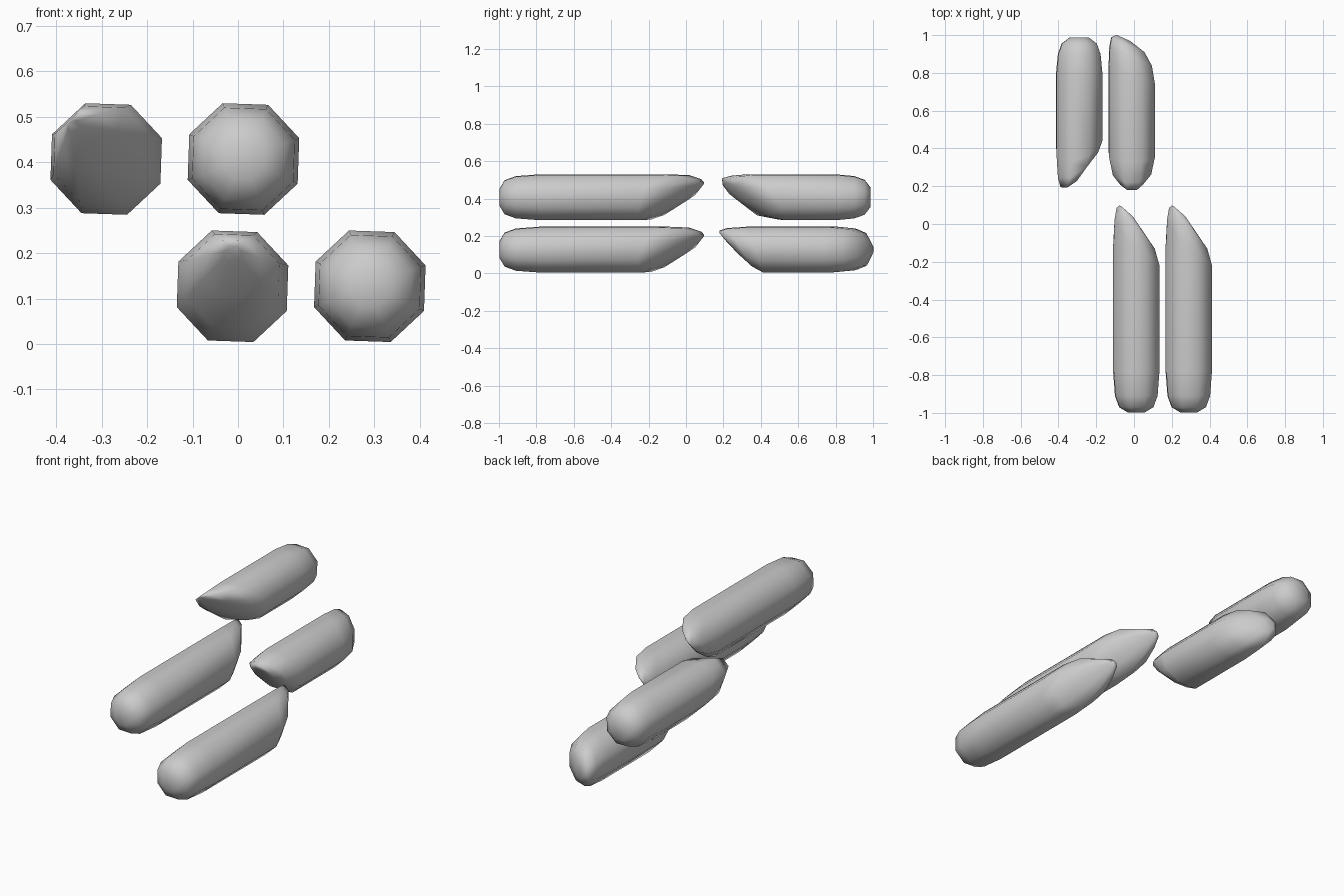
import bpy, bmesh, math

if "Cube" in bpy.data.objects:
    bpy.data.objects.remove(bpy.data.objects["Cube"])

R = 0.131  # log radius (octagon corners)


def make_log(name, cx, cz, rings, tilt):
    """Loft octagon rings along y. Ring = (y, scale, shift x, shift z, slant x, slant z)."""
    bm = bmesh.new()
    loops = []
    for y, s, ox, oz, sx, sz in rings:
        loop = []
        for i in range(8):
            a = math.radians(22.5 + 45 * i + tilt)
            dx, dz = ox + s * R * math.cos(a), oz + s * R * math.sin(a)
            loop.append(bm.verts.new((cx + dx, y + sx * dx + sz * dz, cz + dz)))
        loops.append(loop)
    for a, b in zip(loops, loops[1:]):
        for i in range(8):
            j = (i + 1) % 8
            bm.faces.new((a[i], a[j], b[j], b[i]))
    bm.faces.new(loops[0])
    bm.faces.new(loops[-1])
    bmesh.ops.recalc_face_normals(bm, faces=bm.faces)
    mesh = bpy.data.meshes.new(name)
    bm.to_mesh(mesh)
    bm.free()
    for p in mesh.polygons:
        p.use_smooth = True
    obj = bpy.data.objects.new(name, mesh)
    bpy.context.collection.objects.link(obj)
    return obj


# Rounded outer end and slanted, pointed inner end of the two front logs
front = [(-0.998, 0.36, 0, 0, 0, 0), (-0.97, 0.74, 0, 0, 0, 0),
         (-0.91, 0.92, 0, 0, 0, 0), (-0.78, 1, 0, 0, 0, 0),
         (-0.17, 1, 0, 0, -0.55, 0.4),
         (-0.095, 0.88, -0.01, 0.01, -0.7, 0.65),
         (-0.045, 0.5, -0.045, 0.035, -0.8, 0.75),
         (-0.03, 0.1, -0.078, 0.068, -0.8, 0.75)]
make_log("front_upper_log", 0.012, 0.407, front, -2)
make_log("front_lower_log", 0.29, 0.127, front, -2)

# Back upper log: long slanted point towards the upper left
back_upper = [(0.275, 0.1, -0.072, 0.072, 0.5, -0.5),
              (0.31, 0.5, -0.04, 0.04, 0.65, -0.75),
              (0.35, 0.88, -0.008, 0.008, 0.6, -0.65),
              (0.43, 1, 0, 0, 0.35, -0.7),
              (0.8, 1, 0, 0, 0, 0), (0.9, 0.92, 0, 0, 0, 0),
              (0.955, 0.76, 0, 0, 0, 0), (0.987, 0.42, 0, 0, 0, 0)]
make_log("back_upper_log", -0.29, 0.407, back_upper, -2)

# Back lower log: point at the top, far end slanted towards the left
back_lower = [(0.25, 0.15, 0, 0.07, 0, -0.8),
              (0.26, 0.5, 0, 0.04, 0, -0.8),
              (0.295, 0.84, 0, 0.012, 0, -0.65),
              (0.37, 1, 0, 0, 0, -0.35),
              (0.79, 1, 0, 0, -0.4, 0), (0.885, 0.92, -0.006, 0, -0.45, 0),
              (0.94, 0.72, -0.02, 0, -0.45, 0),
              (0.965, 0.3, -0.045, 0, -0.45, 0)]
make_log("back_lower_log", -0.012, 0.127, back_lower, -2)
